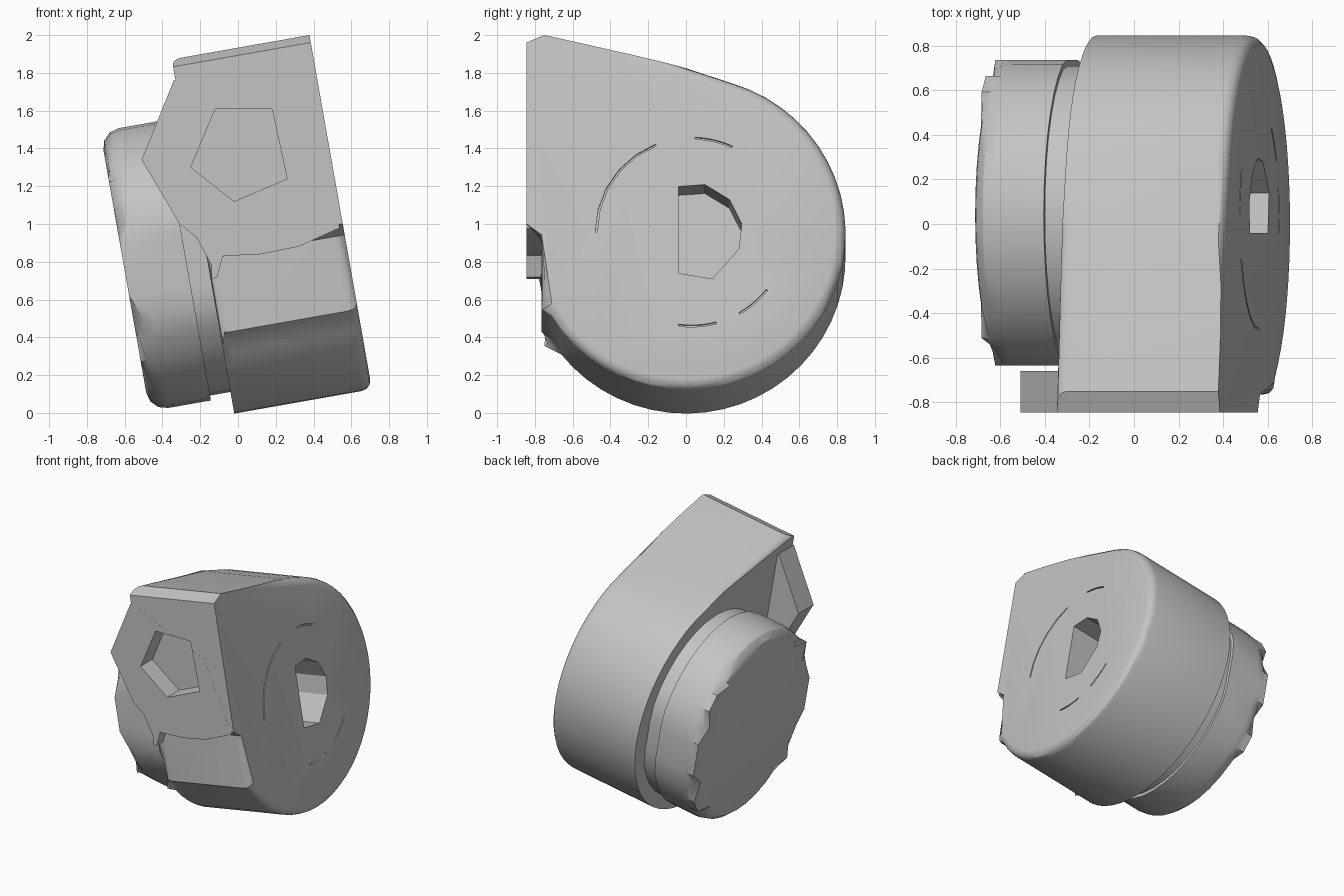
import bpy, bmesh, math
from mathutils import Matrix

old = bpy.data.objects.get("Cube")
if old:
    bpy.data.objects.remove(old, do_unlink=True)

grey = bpy.data.materials.new("plain grey")
GREY = (0.55, 0.55, 0.55, 1)
grey.diffuse_color = GREY
grey.use_nodes = True
grey.node_tree.nodes["Principled BSDF"].inputs["Base Color"].default_value = GREY

TILT = Matrix.Rotation(math.radians(-10), 4, 'Y')
R = 0.845


def prism(name, pts, lo, hi, axis='X', bevels=()):
    """Extrude a 2D outline along the tilted X axis or along the upright Y axis."""
    bm = bmesh.new()
    put = (lambda d, a, b: (d, a, b)) if axis == 'X' else (lambda d, a, b: (a, d, b))
    near = [bm.verts.new(put(lo, a, b)) for a, b in pts]
    far = [bm.verts.new(put(hi, a, b)) for a, b in pts]
    bm.faces.new(near)
    bm.faces.new(far)
    n = len(pts)
    for i in range(n):
        j = (i + 1) % n
        bm.faces.new((near[i], near[j], far[j], far[i]))
    for size, rule in bevels:
        edges = [e for e in bm.edges if rule(*[(v.co.x, v.co.y, v.co.z) for v in e.verts])]
        bmesh.ops.bevel(bm, geom=edges, offset=size, segments=3, profile=0.5,
                        affect='EDGES', clamp_overlap=True)
    bmesh.ops.recalc_face_normals(bm, faces=bm.faces)
    if axis == 'X':
        bm.transform(TILT)
    mesh = bpy.data.meshes.new(name)
    bm.to_mesh(mesh)
    bm.free()
    mesh.materials.append(grey)
    ob = bpy.data.objects.new(name, mesh)
    bpy.context.collection.objects.link(ob)
    return ob


def activate(ob):
    bpy.ops.object.select_all(action='DESELECT')
    ob.select_set(True)
    bpy.context.view_layer.objects.active = ob


def combine(target, other, operation):
    mod = target.modifiers.new("combine", 'BOOLEAN')
    mod.operation, mod.object, mod.solver = operation, other, 'EXACT'
    activate(target)
    bpy.ops.object.modifier_apply(modifier=mod.name)
    bpy.data.objects.remove(other, do_unlink=True)


def arc(cy, cz, ry, rz, start, end, steps):
    angles = [math.radians(start + (end - start) * i / steps) for i in range(steps + 1)]
    return [(cy + ry * math.cos(t), cz + rz * math.sin(t)) for t in angles]


# Main housing: round drum rising to a chamfered front corner
outline = [(-0.765, 0.43)] + arc(0, R, R, R, 212, 433, 34)
outline += [(0, 1.735), (-0.75, 1.904), (-R, 1.864), (-R, 0.89), (-0.765, 0.83)]
LEFT, RIGHT = -0.02, 0.72


def left_rim(a, b):
    return (max(a[0], b[0]) < LEFT + 0.001
            and (a[1] + b[1] > -1.4 or a[2] + b[2] < 1.3))


def right_rim(a, b):
    return (min(a[0], b[0]) > RIGHT - 0.001
            and (a[1] + b[1] > 0 or a[2] + b[2] < 1.3))


housing = prism("main_housing", outline, LEFT, RIGHT,
                bevels=[(0.08, left_rim), (0.055, right_rim)])

# Front mounting plate with an angular left ear
plate = prism("front_plate", [
    (-0.28, 1.75), (-0.34, 1.76), (-0.51, 1.34), (-0.31, 1.0), (-0.22, 0.93),
    (-0.14, 0.78), (-0.14, 0.71), (-0.11, 0.72), (-0.08, 0.83), (0.12, 0.84),
    (0.32, 0.88), (0.54, 0.98), (0.3, 1.5)], -0.8455, -0.66, 'Y')
combine(housing, plate, 'UNION')

# Angular port in the front plate
port = prism("front_port_cutter", [
    (-0.12, 1.61), (0.18, 1.61), (0.26, 1.24), (-0.02, 1.12), (-0.25, 1.3)],
    -0.95, -0.7, 'Y')
combine(housing, port, 'DIFFERENCE')

# Half-open socket in the right face
socket = prism("side_socket_cutter", [
    (-0.04, 1.09), (0.1, 1.1), (0.23, 1.02), (0.295, 0.89), (0.28, 0.756),
    (0.14, 0.594), (-0.04, 0.624)], 0.45, 0.9)
combine(housing, socket, 'DIFFERENCE')

# Thin arc grooves around the socket
for start, end in ((112, 180), (65, 88), (262, 285), (300, 322)):
    groove = arc(0.03, R, 0.51, 0.51, start, end, 5) + arc(0.03, R, 0.5, 0.5, end, start, 5)
    combine(housing, prism("groove_cutter", groove, 0.7, 0.8), 'DIFFERENCE')


# Side drum with flattened front and back, and the neck joining it
def drum_outline(scale):
    pts = arc(0.04, 0.842, 0.72 * scale, 0.752 * scale, 0, 350, 35)
    return [(max(-0.635 * scale, min(0.735 * scale, y)), z) for y, z in pts]


drum = prism("side_drum", drum_outline(1), -0.46, -0.13, bevels=[
    (0.1, lambda a, b: max(a[0], b[0]) < -0.459)])
neck = prism("drum_neck", drum_outline(0.965), -0.2, 0.1)

for ob in (housing, drum, neck):
    activate(ob)
    bpy.ops.object.shade_smooth_by_angle(angle=math.radians(30))
